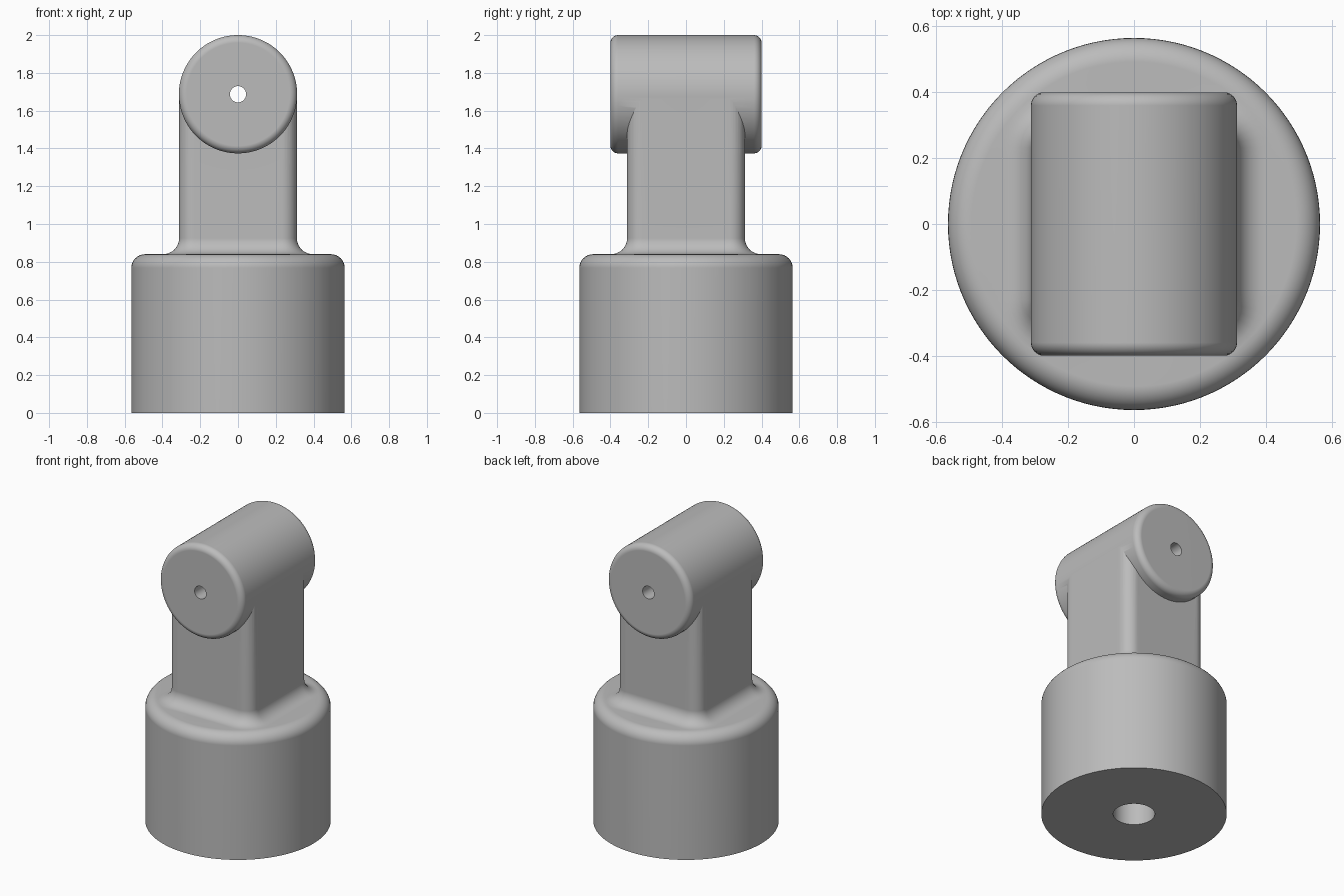
import bpy, bmesh, math
from math import sin, cos, pi
from mathutils import Vector, Matrix

if "Cube" in bpy.data.objects:
    bpy.data.objects.remove(bpy.data.objects["Cube"])

grey = bpy.data.materials.new("plain_grey")
grey.diffuse_color = (0.5, 0.5, 0.5, 1)
grey.use_nodes = True
grey.node_tree.nodes["Principled BSDF"].inputs["Base Color"].default_value = grey.diffuse_color

R_BASE, H_BASE = 0.565, 0.84
HALF, CORNER, FLARE = 0.312, 0.08, 0.085
R_HEAD, Z_HEAD, L_HEAD = 0.313, 1.687, 0.4


def make_object(name, rings, matrix=None):
    """Skin a list of equal-sized rings and cap both ends."""
    bm = bmesh.new()
    loops = [[bm.verts.new(p) for p in ring] for ring in rings]
    n = len(loops[0])
    for a, b in zip(loops, loops[1:]):
        for i in range(n):
            j = (i + 1) % n
            bm.faces.new((a[i], a[j], b[j], b[i]))
    bm.faces.new(loops[0][::-1])
    bm.faces.new(loops[-1])
    bmesh.ops.recalc_face_normals(bm, faces=bm.faces)
    if matrix:
        bm.transform(matrix)
    mesh = bpy.data.meshes.new(name)
    bm.to_mesh(mesh)
    bm.free()
    mesh.materials.append(grey)
    obj = bpy.data.objects.new(name, mesh)
    bpy.context.collection.objects.link(obj)
    return obj


def circle(r, z, angles):
    return [(r * cos(a), r * sin(a), z) for a in angles]


def boolean(target, other, operation):
    mod = target.modifiers.new(operation.lower(), 'BOOLEAN')
    mod.operation, mod.object, mod.solver = operation, other, 'EXACT'
    bpy.context.view_layer.objects.active = target
    bpy.ops.object.modifier_apply(modifier=mod.name)
    bpy.data.objects.remove(other)


# rounded square outline of the neck: points with outward normals
outline = []
inner = HALF - CORNER
limit = math.atan2(inner, HALF)
for q in range(4):
    rot = Matrix.Rotation(q * pi / 2, 3, 'Z')
    for i in range(24):
        t = -limit + 2 * limit * i / 24
        outline.append((rot @ Vector((HALF, HALF * math.tan(t), 0)), rot @ Vector((1, 0, 0))))
    for i in range(8):
        f = pi / 2 * i / 8
        nrm = Vector((cos(f), sin(f), 0))
        outline.append((rot @ (Vector((inner, inner, 0)) + nrm * CORNER), rot @ nrm))
angles = [math.atan2(p.y, p.x) for p, _ in outline]


def neck_ring(offset, z):
    return [tuple(p + nrm * offset + Vector((0, 0, z))) for p, nrm in outline]


# base with blind socket, rounded shoulder, flared square neck
rings = [circle(0.127, 0.5, angles), circle(0.127, 0, angles), circle(R_BASE, 0, angles)]
fr = 0.072
for i in range(9):
    a = pi / 2 * i / 8
    rings.append(circle(R_BASE - fr + fr * cos(a), H_BASE - fr + fr * sin(a), angles))
for i in range(9):
    a = pi / 2 * (1 - i / 8)
    rings.append(neck_ring(FLARE * (1 - cos(a)), H_BASE + FLARE * (1 - sin(a))))
rings.append(neck_ring(0, 1.68))
body = make_object("swivel_post", rings)

# horizontal head barrel with rounded rims
even = [2 * pi * i / 128 for i in range(128)]
hr = 0.04
arc = [pi / 2 * i / 6 for i in range(7)]
half = [(R_HEAD - hr + hr * sin(a), L_HEAD - hr + hr * cos(a)) for a in arc]
profile = half + [(r, -y) for r, y in reversed(half)]
to_y = Matrix.Translation((0, 0, Z_HEAD)) @ Matrix.Rotation(pi / 2, 4, 'X')
head = make_object("head_barrel", [circle(r, y, even) for r, y in profile], to_y)
boolean(body, head, 'UNION')

# pin hole through the head
pin_angles = [2 * pi * i / 40 for i in range(40)]
pin = make_object("pin_cutter", [circle(0.043, y, pin_angles) for y in (-0.6, 0.6)], to_y)
pin.hide_render = True
boolean(body, pin, 'DIFFERENCE')

bpy.ops.object.select_all(action='DESELECT')
body.select_set(True)
bpy.context.view_layer.objects.active = body
bpy.ops.object.shade_smooth_by_angle(angle=math.radians(25))
weighted = body.modifiers.new("weighted_normals", 'WEIGHTED_NORMAL')
weighted.keep_sharp = True
